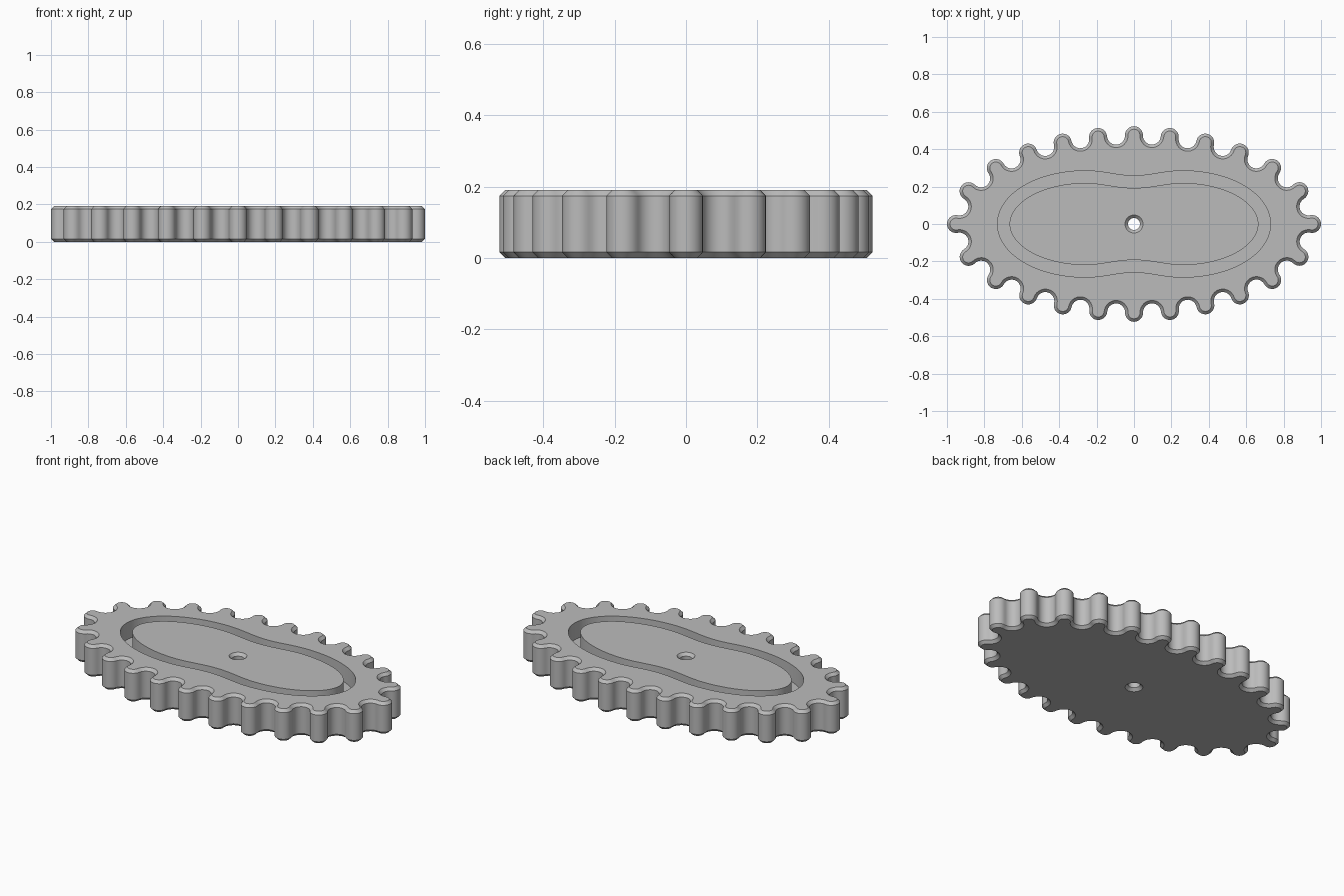
import bpy, bmesh
from math import sin, cos, pi, tau, atan2, sqrt
from mathutils import Vector

cube = bpy.data.objects.get("Cube")
if cube:
    bpy.data.objects.remove(cube, do_unlink=True)

HEIGHT, CHAMFER, GROOVE_DEPTH = 0.19, 0.016, 0.1
TEETH, PITCH_A, PITCH_B = 24, 0.952, 0.475
HOLE = 0.032


def pitch_points(count):
    """Points at equal arc length round the pitch ellipse, starting at +x."""
    n = 7200
    pts = [Vector((PITCH_A * cos(tau * i / n), PITCH_B * sin(tau * i / n))) for i in range(n + 1)]
    total = sum((pts[i + 1] - pts[i]).length for i in range(n))
    out, run = [], 0.0
    for i in range(n):
        if len(out) < count and run >= total * len(out) / count - 1e-6:
            out.append(pts[i])
        run += (pts[i + 1] - pts[i]).length
    return out


def gear_outline(inset, steps=14):
    """Tangent arcs, alternately tooth tips and valleys."""
    centres = pitch_points(TEETH * 2)
    count = len(centres)
    out = []
    for k, c in enumerate(centres):
        before, after = centres[k - 1] - c, centres[(k + 1) % count] - c
        a1, a2 = atan2(before.y, before.x), atan2(after.y, after.x)
        tip = k % 2 == 0
        sweep = (a2 - a1) % tau if tip else -((a1 - a2) % tau)
        for s in range(steps):
            f = s / steps
            r = (before.length * (1 - f) + after.length * f) / 2
            r += -inset if tip else inset
            a = a1 + sweep * f
            out.append(c + Vector((cos(a), sin(a))) * r)
    return out


def groove_outline(offset, steps=28):
    """Waisted oval centre line, moved sideways along its normal."""
    length, lobe_x, lobe_y, waist_y = 0.6975, 0.26, 0.252, 0.225
    quarter = []
    for i in range(steps):
        t = pi / 2 * i / steps
        quarter.append(Vector((lobe_x + (length - lobe_x) * cos(t), lobe_y * sin(t))))
    for i in range(steps // 2 + 1):
        f = i / (steps // 2)
        y = waist_y + (lobe_y - waist_y) * (1 + cos(pi * f)) / 2
        quarter.append(Vector((lobe_x * (1 - f), y)))
    half = quarter + [Vector((-p.x, p.y)) for p in reversed(quarter[1:-1])]
    loop = half + [-p for p in half]
    out = []
    for i, p in enumerate(loop):
        d = (loop[(i + 1) % len(loop)] - loop[i - 1]).normalized()
        out.append(p + Vector((d.y, -d.x)) * offset)
    return out


def circle(radius, steps=48):
    return [Vector((radius * cos(tau * i / steps), radius * sin(tau * i / steps))) for i in range(steps)]


bm = bmesh.new()


def ring(points, z):
    verts = [bm.verts.new((p.x, p.y, z)) for p in points]
    edges = [bm.edges.new((verts[i - 1], v)) for i, v in enumerate(verts)]
    return verts, edges


def wall(rings):
    """Quads between consecutive matching rings."""
    for (low, _), (high, _) in zip(rings, rings[1:]):
        for i in range(len(low)):
            bm.faces.new((low[i - 1], low[i], high[i], high[i - 1]))


def flat(outer, inner):
    """Flat face with an opening in it."""
    bmesh.ops.triangle_fill(bm, use_beauty=True, edges=outer[1] + inner[1])


levels = [(CHAMFER, 0), (0, CHAMFER), (0, HEIGHT - CHAMFER), (CHAMFER, HEIGHT)]

# Toothed rim and centre hole, both chamfered at each end
rim = [ring(gear_outline(inset), z) for inset, z in levels]
bore = [ring(circle(HOLE + inset), z) for inset, z in levels]
wall(rim)
wall(bore)

# Groove walls and floor
floor_z = HEIGHT - GROOVE_DEPTH
outer = [ring(groove_outline(0.0325), z) for z in (HEIGHT, floor_z)]
inner = [ring(groove_outline(-0.0325), z) for z in (floor_z, HEIGHT)]
wall(outer + inner)

# Top rim, central island and underside
flat(rim[-1], outer[0])
flat(inner[-1], bore[-1])
flat(rim[0], bore[0])
bmesh.ops.recalc_face_normals(bm, faces=bm.faces)

mesh = bpy.data.meshes.new("oval_gear")
bm.to_mesh(mesh)
bm.free()
gear = bpy.data.objects.new("oval_gear", mesh)
bpy.context.collection.objects.link(gear)

# Grey metal
grey = bpy.data.materials.new("plain_grey")
grey.use_nodes = True
colour = (0.5, 0.5, 0.5, 1)
grey.diffuse_color = colour
grey.node_tree.nodes["Principled BSDF"].inputs["Base Color"].default_value = colour
mesh.materials.append(grey)

bpy.ops.object.select_all(action="DESELECT")
gear.select_set(True)
bpy.context.view_layer.objects.active = gear
bpy.ops.object.shade_smooth_by_angle(angle=pi / 6)
